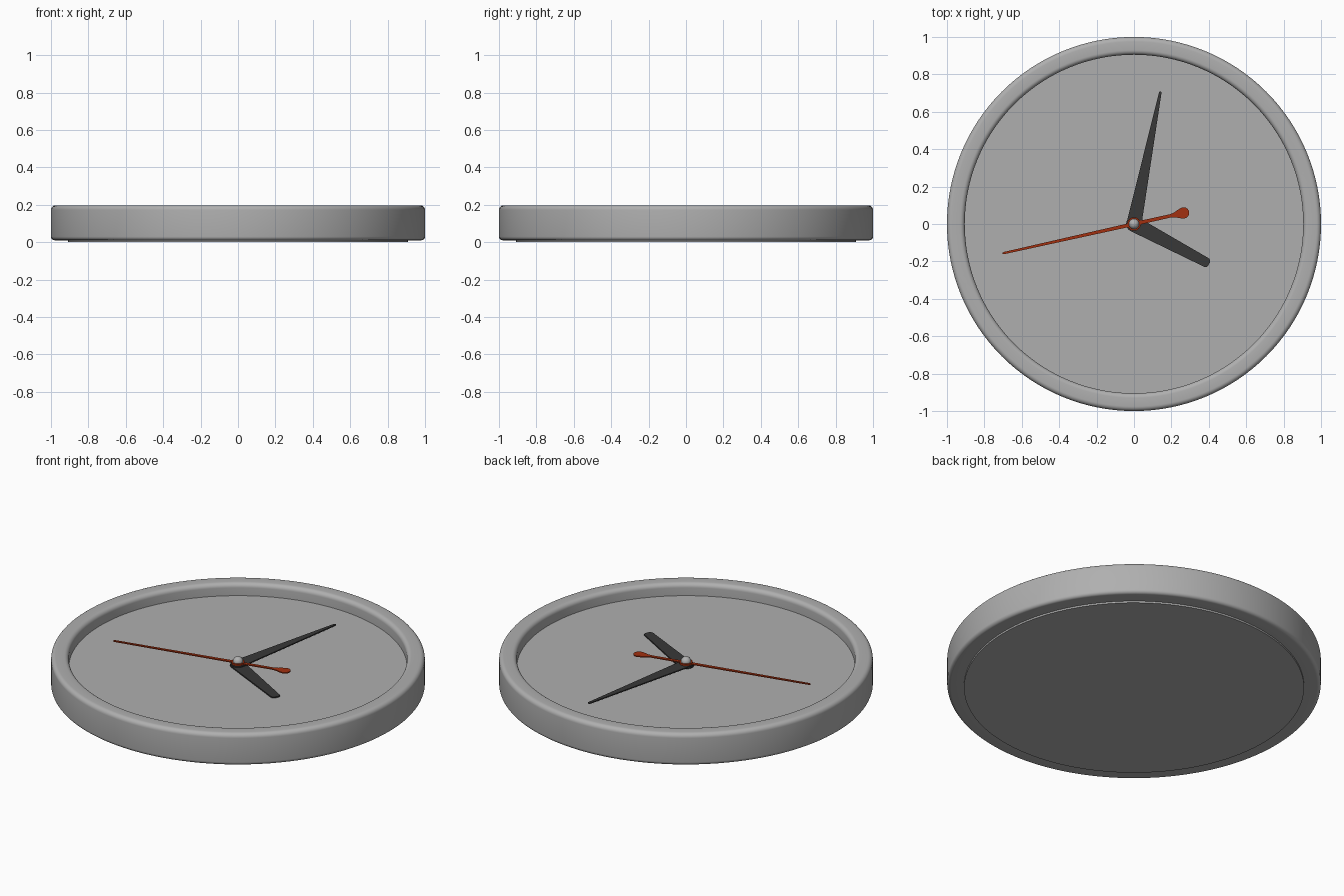
import bpy, bmesh, math
from math import sin, cos, pi, radians

if "Cube" in bpy.data.objects:
    bpy.data.objects.remove(bpy.data.objects["Cube"])


def material(name, rgb):
    m = bpy.data.materials.new(name)
    m.diffuse_color = (*rgb, 1)
    m.use_nodes = True
    m.node_tree.nodes["Principled BSDF"].inputs["Base Color"].default_value = m.diffuse_color
    return m


GREY = material("light grey", (0.43, 0.43, 0.43))
DARK = material("dark hand", (0.04, 0.04, 0.04))
RED = material("red hand", (0.36, 0.03, 0.005))


def finish(name, bm, mat, angle=35):
    bmesh.ops.recalc_face_normals(bm, faces=bm.faces)
    me = bpy.data.meshes.new(name)
    bm.to_mesh(me)
    bm.free()
    me.materials.append(mat)
    ob = bpy.data.objects.new(name, me)
    bpy.context.collection.objects.link(ob)
    bpy.ops.object.select_all(action='DESELECT')
    ob.select_set(True)
    bpy.context.view_layer.objects.active = ob
    bpy.ops.object.shade_smooth_by_angle(angle=radians(angle))
    return ob


def lathe(name, profile, mat, n=128, closed=False):
    """Revolve (radius, z) points about z; radius 0 becomes a pole."""
    bm = bmesh.new()
    vs = [bm.verts.new((r, 0, z)) for r, z in profile]
    pairs = list(zip(vs, vs[1:])) + ([(vs[-1], vs[0])] if closed else [])
    edges = [bm.edges.new(p) for p in pairs]
    bmesh.ops.spin(bm, geom=vs + edges, cent=(0, 0, 0), axis=(0, 0, 1),
                   angle=2 * pi, steps=n, use_merge=True)
    bmesh.ops.remove_doubles(bm, verts=bm.verts, dist=1e-5)
    return finish(name, bm, mat)


def arc(cx, cy, r, a0, a1, n=6):
    return [(cx + r * cos(radians(a0 + (a1 - a0) * i / n)),
             cy + r * sin(radians(a0 + (a1 - a0) * i / n))) for i in range(n + 1)]


def hand(name, outline, heading, z0, z1, mat):
    """Flat plate drawn along +x, turned to its heading."""
    bm = bmesh.new()
    c, s = cos(radians(heading)), sin(radians(heading))
    f = bm.faces.new([bm.verts.new((x * c - y * s, x * s + y * c, z0)) for x, y in outline])
    top = bmesh.ops.extrude_face_region(bm, geom=[f])["geom"]
    bmesh.ops.translate(bm, vec=(0, 0, z1 - z0),
                        verts=[v for v in top if isinstance(v, bmesh.types.BMVert)])
    return finish(name, bm, mat)


# Case rim with rounded edges
rim = (arc(0.98, 0.03, 0.02, -90, 0) + arc(0.975, 0.172, 0.025, 0, 90)
       + arc(0.93, 0.172, 0.025, 90, 180) + [(0.905, 0.11), (0.905, 0.01)])
lathe("case_rim", rim, GREY, closed=True)

# Dial and back, one disc inside the rim
lathe("dial", [(0, 0), (0.91, 0), (0.91, 0.126), (0, 0.126)], GREY)

# Hour hand: blunt with rounded corners
hour = (arc(0, 0, 0.042, 90, 270, 12) + arc(0.437, -0.008, 0.018, -90, 0)
        + arc(0.437, 0.008, 0.018, 0, 90))
hand("hour_hand", hour, -28, 0.134, 0.141, DARK)

# Minute hand: long taper
minute = arc(0, 0, 0.04, 90, 270, 12) + arc(0.715, 0, 0.007, -80, 80)
hand("minute_hand", minute, 78.7, 0.1415, 0.148, DARK)

# Second hand: needle with a teardrop counterweight
upper = [(-0.72, 0.004), (-0.71, 0.006), (0.0, 0.010), (0.20, 0.009), (0.225, 0.014),
         (0.245, 0.023)] + arc(0.272, 0, 0.030, 110, 0, 8)
second = upper + [(x, -y) for x, y in upper[-2::-1]]
hand("second_hand", second, 12.6, 0.150, 0.156, RED)

# Axle, red hub and rounded cap
lathe("axle", [(0, 0.12), (0.015, 0.12), (0.015, 0.16), (0, 0.16)], GREY, 24)
lathe("second_hand_hub", [(0, 0.149), (0.036, 0.149), (0.036, 0.159), (0, 0.159)], RED, 32)
lathe("centre_cap", [(0, 0.158), (0.028, 0.158)]
      + arc(0, 0.160, 0.028, 0, 85, 8) + [(0, 0.188)], GREY, 32)
